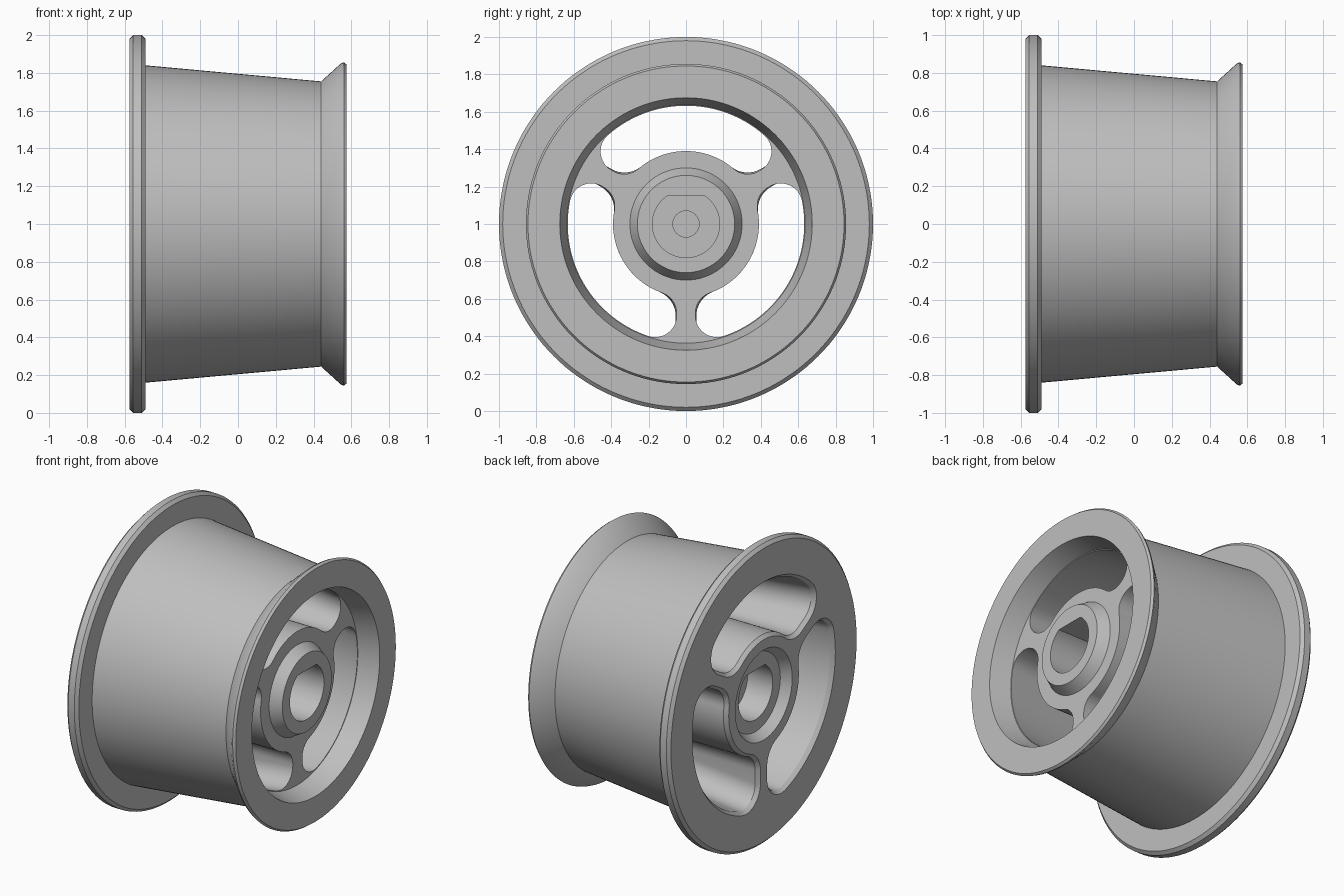
import bpy, bmesh
from math import sin, cos, asin, pi, radians
from mathutils import Matrix, Vector

cube = bpy.data.objects.get("Cube")
if cube:
    bpy.data.objects.remove(cube)

grey = bpy.data.materials.new("satin_grey")
grey.use_nodes = True
colour = (0.52, 0.52, 0.52, 1)
grey.diffuse_color = colour
for node in grey.node_tree.nodes:
    if node.type == 'BSDF_PRINCIPLED':
        node.inputs["Base Color"].default_value = colour


def finish(bm, name):
    bmesh.ops.recalc_face_normals(bm, faces=bm.faces)
    mesh = bpy.data.meshes.new(name)
    bm.to_mesh(mesh)
    bm.free()
    mesh.materials.append(grey)
    obj = bpy.data.objects.new(name, mesh)
    obj.location.z = 1
    bpy.context.collection.objects.link(obj)
    return obj


def lathe(name, profile, steps=144):
    """Spin (x, radius) points around the x axis."""
    bm = bmesh.new()
    verts = [bm.verts.new((x, 0, r)) for x, r in profile]
    edges = [bm.edges.new(pair) for pair in zip(verts, verts[1:])]
    bmesh.ops.spin(bm, geom=verts + edges, cent=(0, 0, 0), axis=(1, 0, 0),
                   angle=2 * pi, steps=steps, use_merge=True)
    bmesh.ops.remove_doubles(bm, verts=bm.verts, dist=1e-5)
    return finish(bm, name)


def loft(name, sections, turn=0):
    """Join equal outlines of (y, z) points placed along x, with end caps."""
    bm = bmesh.new()
    rot = Matrix.Rotation(turn, 3, 'X')
    rings = [[bm.verts.new(rot @ Vector((x, *p))) for p in pts] for x, pts in sections]
    for a, b in zip(rings, rings[1:]):
        for i in range(len(a)):
            j = (i + 1) % len(a)
            bm.faces.new((a[i], a[j], b[j], b[i]))
    bm.faces.new(rings[0])
    bm.faces.new(rings[-1])
    return finish(bm, name)


def arc(centre, r, start, end, n):
    return [(centre[0] + r * cos(start + (end - start) * i / n),
             centre[1] + r * sin(start + (end - start) * i / n)) for i in range(n + 1)]


def window(ri, ro, w, f, g, d=0):
    """Rounded opening between hub ri and rim ro, beside spokes of half width w."""
    a, b = asin((w + f) / (ri + f)), asin((w + g) / (ro - g))
    root = ((ri + f) * cos(a), (ri + f) * sin(a))
    tip = ((ro - g) * cos(b), (ro - g) * sin(b))
    third = radians(60)
    half = arc((0, 0), ri - d, third, a, 16)
    half += arc(root, f + d, a + pi, 1.5 * pi, 12)[1:]
    half += arc(tip, g + d, 1.5 * pi, 2 * pi + b, 16)
    half += arc((0, 0), ro + d, b, third, 20)[1:]
    c, s = cos(radians(30)), sin(radians(30))
    half = [(c * u - s * v, s * u + c * v) for u, v in half]
    return half + [(-y, z) for y, z in half[-2:0:-1]]


def cut(target, cutter):
    cutter.hide_render = True
    mod = target.modifiers.new("cut", 'BOOLEAN')
    mod.operation, mod.solver, mod.object = 'DIFFERENCE', 'EXACT', cutter
    bpy.context.view_layer.objects.active = target
    bpy.ops.object.modifier_apply(modifier=mod.name)
    bpy.data.objects.remove(cutter)


# Solid wheel: wide flange, tapered barrel, flared lip, recess and hub
wheel = lathe("flanged_wheel", [
    (-.515, 0), (-.515, .26), (-.575, .3),
    (-.575, .98), (-.555, 1), (-.51, 1), (-.49, .98),
    (-.49, .84), (.44, .755), (.545, .85), (.56, .856), (.575, .845),
    (.575, .675), (.44, .637), (.44, .3), (.51, .26), (.51, 0)])

# Three drafted windows with a bevelled edge on the flange face
wide = (.39, .735, .055, .14, .13)
for k in range(3):
    cut(wheel, loft("window_cutter", [
        (.46, window(.39, .63, .05, .115, .115)),
        (-.55, window(*wide)),
        (-.6, window(*wide, d=.04))], k * radians(120)))

# Flatted shaft bore, shallow bore behind it, and a small centre mark
bore = [(y, min(z, .15)) for y, z in arc((0, 0), .18, 0, 2 * pi, 64)[:-1]]
flat = asin(.15 / .18)
bore = arc((0, 0), .18, pi - flat, 2 * pi + flat, 56)
mark = arc((0, 0), .07, 0, 2 * pi, 32)[:-1]
cut(wheel, loft("shaft_bore_cutter", [(.6, bore), (-.2, bore)]))
cut(wheel, loft("back_bore_cutter", [(-.65, bore), (-.33, bore)]))
cut(wheel, loft("centre_mark_cutter", [(-.1, mark), (-.22, mark)]))

bpy.ops.object.select_all(action='DESELECT')
wheel.select_set(True)
bpy.context.view_layer.objects.active = wheel
bpy.ops.object.shade_smooth_by_angle(angle=radians(25))
